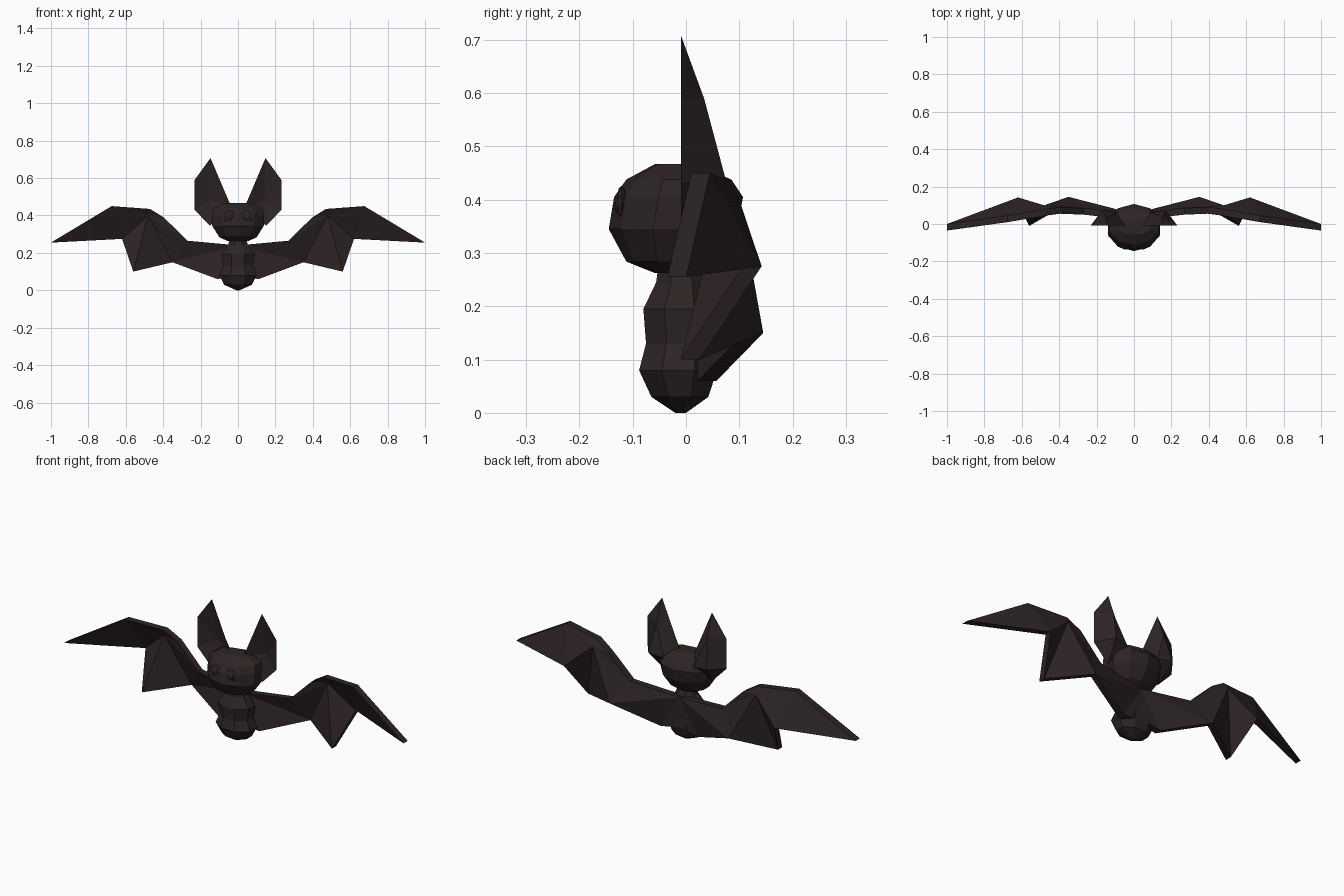
import bpy, bmesh, math

if "Cube" in bpy.data.objects:
    bpy.data.objects.remove(bpy.data.objects["Cube"])

fur = bpy.data.materials.new("dark_brown_fur")
fur.diffuse_color = (0.027, 0.018, 0.018, 1)
fur.use_nodes = True
fur.node_tree.nodes["Principled BSDF"].inputs["Base Color"].default_value = fur.diffuse_color


def finish(name, bm):
    bmesh.ops.recalc_face_normals(bm, faces=bm.faces[:])
    me = bpy.data.meshes.new(name)
    bm.to_mesh(me)
    bm.free()
    me.materials.append(fur)
    ob = bpy.data.objects.new(name, me)
    bpy.context.collection.objects.link(ob)
    return ob


def loft(name, rings, sides, offset):
    """Stack of polygon rings given as (z, half width, front y, back y)."""
    bm = bmesh.new()
    angles = [2 * math.pi * (i + offset) / sides for i in range(sides)]
    mx = max(math.sin(a) for a in angles)
    my = max(math.cos(a) for a in angles)
    prev = None
    for z, w, front, back in rings:
        mid, dep = (front + back) / 2, (back - front) / 2
        ring = [bm.verts.new((w * math.sin(a) / mx, mid - dep * math.cos(a) / my, z))
                for a in angles]
        if prev:
            for i in range(sides):
                j = (i + 1) % sides
                bm.faces.new((prev[i], prev[j], ring[j], ring[i]))
        else:
            bm.faces.new(ring[::-1])
        prev = ring
    bm.faces.new(prev)
    return finish(name, bm)


# Body, running up into the neck
loft("body", [(0.0, 0.008, -0.02, 0.0), (0.03, 0.075, -0.065, 0.042),
              (0.08, 0.10, -0.088, 0.058), (0.13, 0.08, -0.075, 0.055),
              (0.195, 0.09, -0.08, 0.055), (0.245, 0.052, -0.056, 0.04),
              (0.29, 0.04, -0.05, 0.02)], 8, 0.5)

# Head
loft("head", [(0.263, 0.055, -0.06, 0.02), (0.284, 0.10, -0.112, 0.055),
              (0.345, 0.138, -0.145, 0.095), (0.405, 0.14, -0.135, 0.107),
              (0.438, 0.13, -0.112, 0.085), (0.467, 0.085, -0.058, 0.02)], 10, 0)

# Front sheet of a wing; the back sheet is offset in y
wing_pts = [(0.0, 0.02, 0.24), (0.27, 0.05, 0.265), (0.395, 0.055, 0.388),
            (0.47, 0.045, 0.435), (0.675, 0.01, 0.45), (1.0, -0.035, 0.255),
            (0.62, 0.107, 0.275), (0.56, -0.01, 0.10), (0.35, 0.11, 0.15),
            (0.11, 0.022, 0.06), (0.0, 0.02, 0.08), (0.48, 0.065, 0.40)]
wing_faces = [(0, 1, 8), (0, 8, 9), (0, 9, 10), (1, 2, 11), (1, 11, 8), (2, 3, 11),
              (3, 4, 11), (4, 6, 11), (4, 5, 6), (6, 7, 11), (7, 8, 11)]

# Ear: rim outline, concave front, ridged back
ear_rim = [(0.147, 0.707), (0.232, 0.59), (0.232, 0.43), (0.15, 0.345), (0.04, 0.455)]
ear_back = [(0.15, 0.034, 0.59), (0.17, 0.074, 0.44), (0.09, 0.062, 0.43)]

for side, label in ((-1, "left"), (1, "right")):
    bm = bmesh.new()
    front = [bm.verts.new((side * x, y, z)) for x, y, z in wing_pts]
    back = [bm.verts.new((side * x, y + 0.035, z)) for x, y, z in wing_pts]
    for f in wing_faces:
        bm.faces.new([front[i] for i in f])
        bm.faces.new([back[i] for i in reversed(f)])
    for i in range(11):
        j = (i + 1) % 11
        bm.faces.new((front[i], front[j], back[j], back[i]))
    finish(label + "_wing", bm)

    bm = bmesh.new()
    rim = [bm.verts.new((side * x, -0.009, z)) for x, z in ear_rim]
    hollow = bm.verts.new((side * 0.14, 0.025, 0.48))
    up, out, inn = [bm.verts.new((side * x, y, z)) for x, y, z in ear_back]
    for i in range(5):
        bm.faces.new((rim[i], rim[(i + 1) % 5], hollow))
    for f in ((rim[0], rim[1], up), (rim[1], rim[2], out, up), (rim[2], rim[3], out),
              (rim[3], inn, out), (rim[3], rim[4], inn), (rim[4], rim[0], up),
              (rim[4], up, inn), (up, out, inn)):
        bm.faces.new(f)
    finish(label + "_ear", bm)

    # Eye: socket disc with a smaller bulge
    for part, r, d in (("eye_socket", 0.033, 0.010), ("eye", 0.022, 0.016)):
        bm = bmesh.new()
        bmesh.ops.create_uvsphere(bm, u_segments=8, v_segments=6, radius=1)
        for v in bm.verts:
            v.co = (side * 0.047 + v.co.x * r, -0.121 + v.co.y * d, 0.393 + v.co.z * r)
        finish(label + "_" + part, bm)
